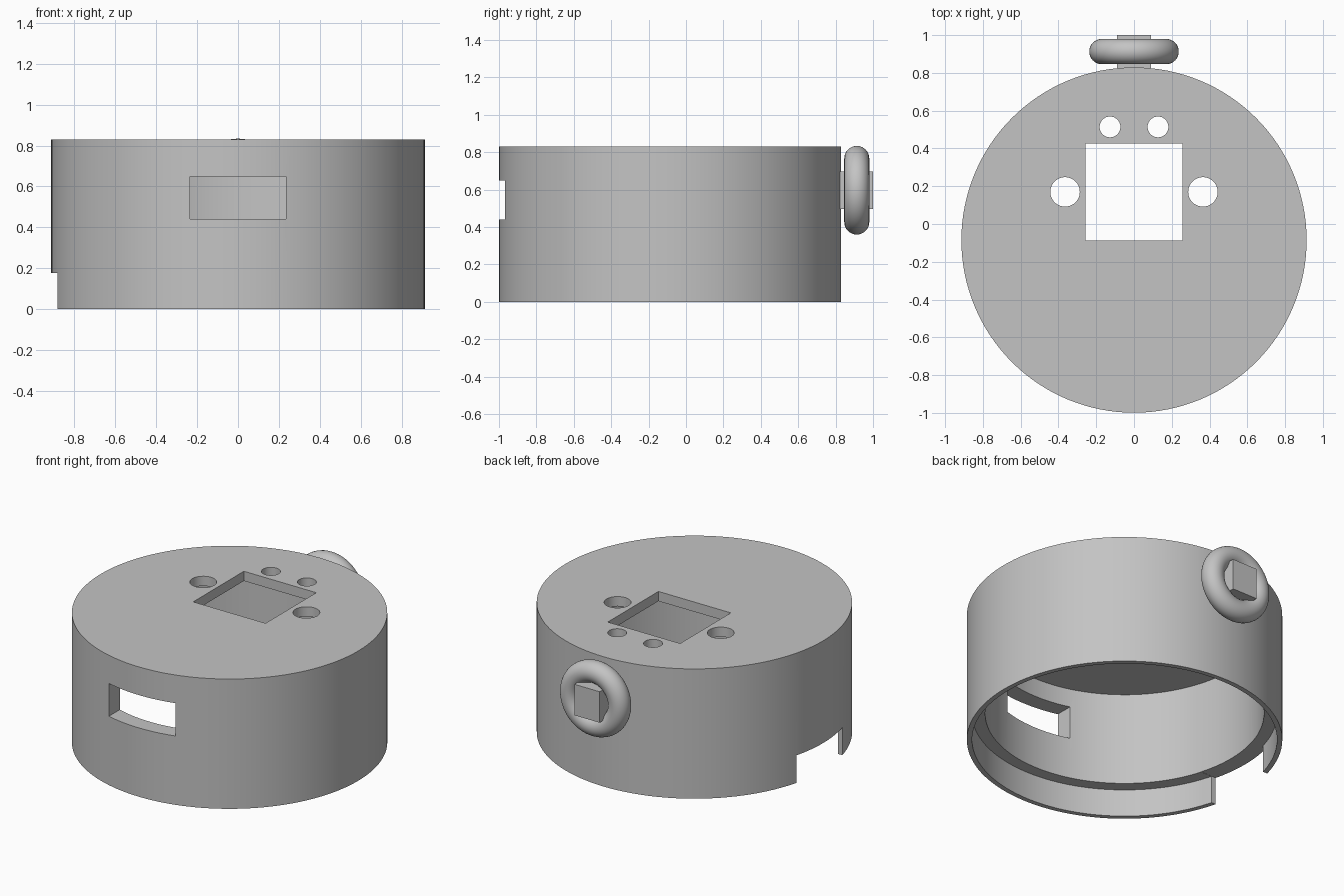
import bpy
import math

cube = bpy.data.objects.get("Cube")
if cube:
    bpy.data.objects.remove(cube, do_unlink=True)

grey = bpy.data.materials.new("plain grey")
grey.use_nodes = True
COLOUR = (0.55, 0.55, 0.55, 1)
grey.diffuse_color = COLOUR
grey.node_tree.nodes["Principled BSDF"].inputs["Base Color"].default_value = COLOUR

CY = -0.085      # centre of the round housing
HEIGHT = 0.83
OUTER = 0.914
LEDGE = 0.175


def cylinder(name, x, y, radius, z0, z1, sides=128):
    bpy.ops.mesh.primitive_cylinder_add(
        vertices=sides, radius=radius, depth=z1 - z0, location=(x, y, (z0 + z1) / 2))
    bpy.context.object.name = name
    return bpy.context.object


def box(name, low, high):
    bpy.ops.mesh.primitive_cube_add(
        size=1, location=[(a + b) / 2 for a, b in zip(low, high)])
    obj = bpy.context.object
    obj.name = name
    obj.scale = [b - a for a, b in zip(low, high)]
    bpy.ops.object.transform_apply(location=False, rotation=False, scale=True)
    return obj


def cut(target, cutter):
    """Subtract the cutter from the target, then discard the cutter."""
    cutter.hide_render = True
    mod = target.modifiers.new("cut", 'BOOLEAN')
    mod.operation = 'DIFFERENCE'
    mod.solver = 'EXACT'
    mod.object = cutter
    bpy.context.view_layer.objects.active = target
    bpy.ops.object.modifier_apply(modifier=mod.name)
    bpy.data.objects.remove(cutter, do_unlink=True)


def finish(obj):
    obj.data.materials.clear()
    obj.data.materials.append(grey)
    bpy.ops.object.select_all(action='DESELECT')
    obj.select_set(True)
    bpy.context.view_layer.objects.active = obj
    bpy.ops.object.shade_smooth_by_angle(angle=math.radians(30))


# Round housing, hollow below, with a thinner lip at the bottom
housing = cylinder("housing", 0, CY, OUTER, 0, HEIGHT)
cut(housing, cylinder("cavity", 0, CY, 0.808, -0.1, 0.768))
cut(housing, cylinder("lip_recess", 0, CY, 0.884, -0.1, LEDGE))

# Square opening and two pairs of round holes in the top
cut(housing, box("top_opening", (-0.256, -0.087, 0.7), (0.256, 0.425, 0.9)))
for side in (-1, 1):
    cut(housing, cylinder("large_hole", side * 0.365, 0.17, 0.078, 0.7, 0.9, 48))
    cut(housing, cylinder("small_hole", side * 0.127, 0.514, 0.055, 0.7, 0.9, 48))

# Front window and the notch in the lip
cut(housing, box("front_window", (-0.236, -1.1, 0.44), (0.236, -0.6, 0.65)))
cut(housing, box("lip_notch", (-1.1, CY - 0.232, -0.1), (-0.7, CY + 0.232, LEDGE + 0.001)))
finish(housing)

# Ring standing on a square peg at the back
bpy.ops.mesh.primitive_torus_add(
    major_segments=64, minor_segments=32, major_radius=0.17, minor_radius=0.067,
    location=(0, 0.913, 0.597), rotation=(math.pi / 2, 0, 0))
ring = bpy.context.object
ring.name = "back_ring"
finish(ring)
finish(box("back_peg", (-0.089, 0.78, 0.498), (0.089, 1.0, 0.696)))
